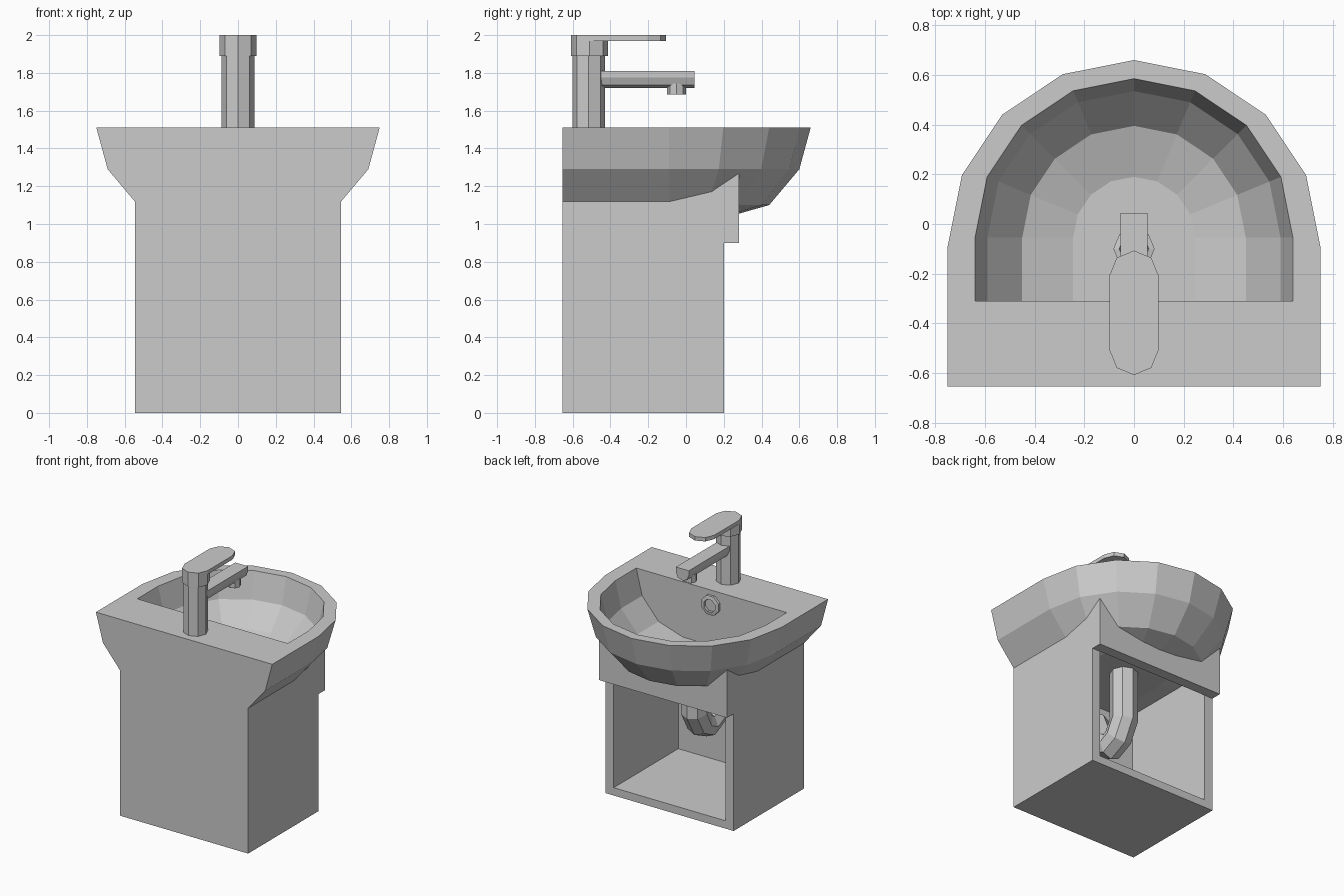
import bpy
from math import sin, cos, pi

if "Cube" in bpy.data.objects:
    bpy.data.objects.remove(bpy.data.objects["Cube"])


def make(name, verts, faces):
    me = bpy.data.meshes.new(name)
    me.from_pydata(verts, [], faces)
    me.validate()
    ob = bpy.data.objects.new(name, me)
    bpy.context.collection.objects.link(ob)
    return ob


def loft(name, rings):
    """Skin closed rings of equal size and cap both ends, normals outward."""
    n = len(rings[0])
    verts = [v for r in rings for v in r]
    faces = [[k * n + i, k * n + (i + 1) % n, (k + 1) * n + (i + 1) % n, (k + 1) * n + i]
             for k in range(len(rings) - 1) for i in range(n)]
    faces.append(list(range(n))[::-1])
    faces.append([(len(rings) - 1) * n + i for i in range(n)])
    return make(name, verts, faces)


def box(name, x, y0, y1, z0, z1):
    return loft(name, [[(-x, y0, z), (x, y0, z), (x, y1, z), (-x, y1, z)] for z in (z0, z1)])


def d_ring(r, cy, back, z):
    """D-shaped outline: straight edge at y = back, half circle about cy."""
    arc = [(r * cos(i * pi / 8), cy + r * sin(i * pi / 8), z) for i in range(9)]
    return [(r, back, z)] + arc + [(-r, back, z)]


def circle(r, y, z):
    return [(r * cos(i * pi / 4), y + r * sin(i * pi / 4), z) for i in range(8)]


def upright(r, y, z):
    """Octagon facing +y."""
    return [(-r * cos((i + .5) * pi / 4), y, z + r * sin((i + .5) * pi / 4)) for i in range(8)]


def cut(ob, cutter):
    m = ob.modifiers.new("cut", 'BOOLEAN')
    m.operation = 'DIFFERENCE'
    m.solver = 'EXACT'
    m.object = cutter
    cutter.hide_render = True
    cutter.hide_viewport = True


# basin: outside shell up to the rim, then down the inside
outer = [(.30, 1.035), (.53, 1.10), (.69, 1.29), (.75, 1.51)]
inner = [(.64, 1.51), (.59, 1.31), (.45, 1.15), (.245, 1.085)]
loft("basin", [d_ring(r, -.09, -.655, z) for r, z in outer]
     + [d_ring(r, -.055, -.31, z) for r, z in inner])

# cabinet, open at the rear and trimmed to the basin underside
bowl_cutter = loft("bowl_cutter", [d_ring(r, -.09, -.75, z) for r, z in outer])
cavity = box("cavity_cutter", .475, -.585, .4, .06, 1.5)
cabinet = box("cabinet", .545, -.655, .2, 0, 1.33)
cut(cabinet, cavity)
cut(cabinet, bowl_cutter)
fascia = box("cabinet_fascia", .545, .2, .28, .9, 1.36)
cut(fascia, bowl_cutter)

# tap body, head and lever
loft("tap_body", [circle(.087, -.515, z) for z in (1.51, 1.89)])
loft("tap_head", [circle(.098, -.51, z) for z in (1.89, 1.97)])
lever = []
for z in (1.97, 2.0):
    ends = [(.098 * cos(a * pi / 4), (-.205 if a <= 4 and k == 0 else -.51) + .098 * sin(a * pi / 4), z)
            for k, span in enumerate((range(0, 5), range(4, 9))) for a in span]
    lever.append(ends)
loft("tap_lever", lever)

# spout with flat top and rounded belly, plus nozzle
section = [(.055, 1.81), (.055, 1.775), (.039, 1.735), (0, 1.72),
           (-.039, 1.735), (-.055, 1.775), (-.055, 1.81)]
loft("tap_spout", [[(x, y, z) for x, z in section] for y in (.045, -.45)][::-1])
loft("tap_nozzle", [circle(.05, -.05, z) for z in (1.685, 1.745)])

# overflow ring on the inner wall and drain ring in the bowl floor
loft("overflow_ring", [upright(r, y, 1.40) for r, y in
                       ((.078, -.312), (.078, -.29), (.05, -.285), (.05, -.305))])
loft("drain_ring", [circle(r, -.1, z) for r, z in
                    ((.083, 1.08), (.083, 1.095), (.06, 1.10), (.055, 1.088))])

# waste pipe with trap, running to the wall
path = [(-.11, 1.07), (-.11, .66), (-.17, .55), (-.25, .51), (-.33, .55),
        (-.38, .66), (-.41, .74), (-.47, .78), (-.60, .78)]
cu = bpy.data.curves.new("waste_pipe", 'CURVE')
cu.dimensions = '3D'
cu.bevel_depth = .1
cu.bevel_resolution = 2
cu.use_fill_caps = True
sp = cu.splines.new('POLY')
sp.points.add(len(path) - 1)
for p, (y, z) in zip(sp.points, path):
    p.co = (0, y, z, 1)
sp.use_smooth = False
bpy.context.collection.objects.link(bpy.data.objects.new("waste_pipe", cu))
